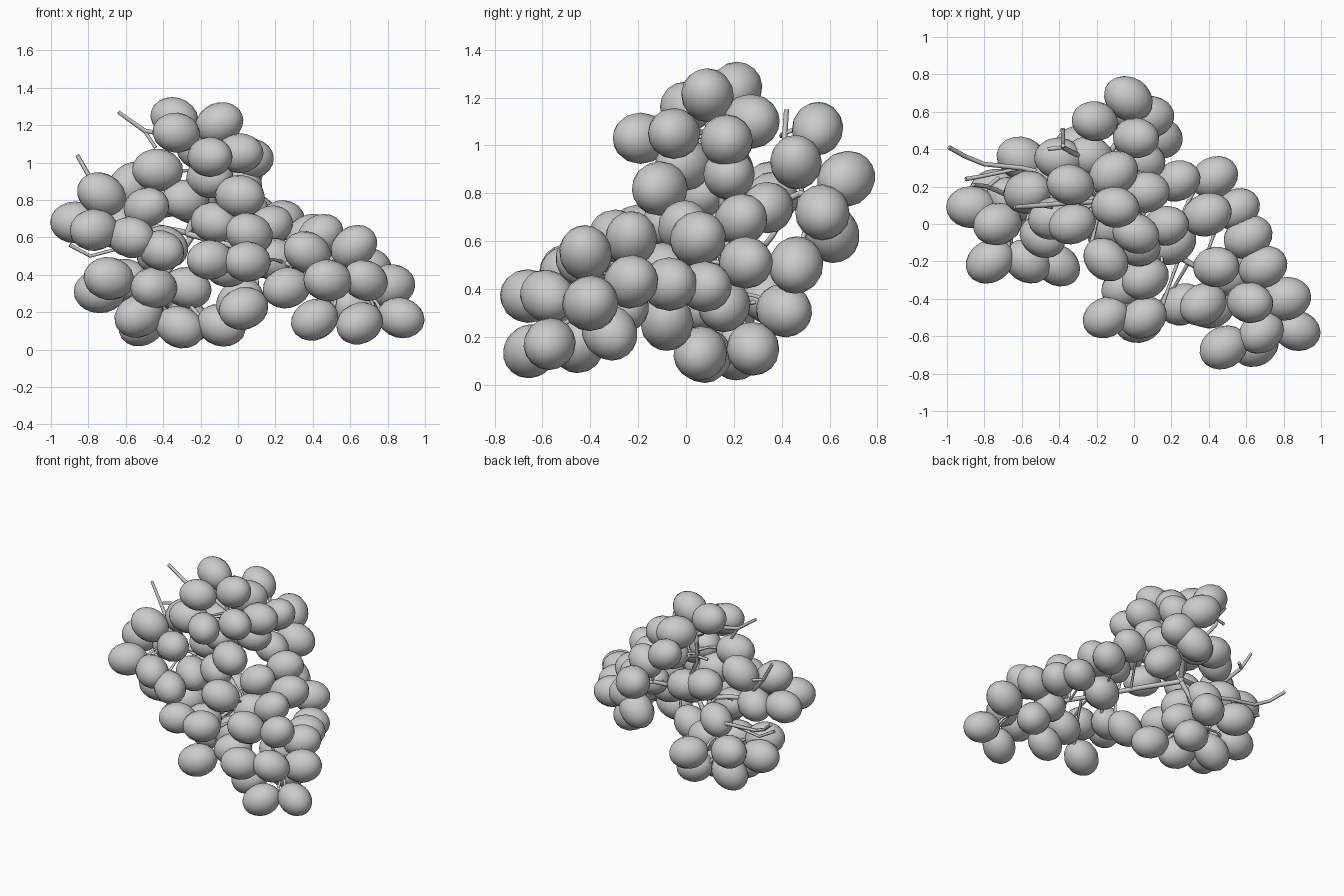
import bpy, bmesh, random
from mathutils import Vector, Matrix

random.seed(4)


def smooth_object(name, bm):
    me = bpy.data.meshes.new(name)
    bm.to_mesh(me)
    bm.free()
    for p in me.polygons:
        p.use_smooth = True
    ob = bpy.data.objects.new(name, me)
    bpy.context.collection.objects.link(ob)
    return ob


def nearest(p, path):
    # closest point to p on a polyline
    best = None
    for a, b in zip(path, path[1:]):
        t = max(0, min(1, (p - a).dot(b - a) / (b - a).length_squared))
        q = a + (b - a) * t
        if best is None or (q - p).length < (best - p).length:
            best = q
    return best


def stems(name, paths):
    # tapered tubes: each path is a list of (point, radius)
    cu = bpy.data.curves.new(name, 'CURVE')
    cu.dimensions = '3D'
    cu.bevel_depth = 1.0
    cu.bevel_resolution = 1
    cu.use_fill_caps = True
    for path in paths:
        sp = cu.splines.new('POLY')
        sp.points.add(len(path) - 1)
        for pt, (co, r) in zip(sp.points, path):
            pt.co = (*co, 1)
            pt.radius = r
        sp.use_smooth = True
    ob = bpy.data.objects.new(name, cu)
    bpy.context.collection.objects.link(ob)


def cluster(name, branch, grapes):
    branch = [Vector(p) for p in branch]
    bm = bmesh.new()
    paths = [[(p, 0.018 - 0.006 * i / len(branch)) for i, p in enumerate(branch)]]
    for g in grapes:
        c = Vector(g[:3])
        q = nearest(c, branch)
        out = (c - q).normalized()
        # long axis leans outwards and sideways
        axis = out + Vector((1.1 if out.x >= 0 else -1.1, 0, 0))
        r = random.uniform(0.106, 0.116)
        m = (Matrix.Translation(c) @ axis.to_track_quat('Z', 'Y').to_matrix().to_4x4()
             @ Matrix.Diagonal((r, r, r * 1.2, 1)))
        bmesh.ops.create_uvsphere(bm, u_segments=16, v_segments=10, radius=1, matrix=m)
        # little stalk from the branch to the grape
        tip = c - axis.normalized() * r
        mid = q.lerp(tip, 0.55) + Vector((0, 0, 0.015))
        paths.append([(q, 0.010), (mid, 0.008), (tip, 0.013)])
    smooth_object(name + "_grapes", bm)
    stems(name + "_stems", paths)


# upright top cluster
cluster("crown", [(-.27, .18, .62), (-.2, .14, .8), (-.17, .12, 1.0), (-.18, .12, 1.12)], [
    (-.34, .21, 1.24), (-.33, 0, 1.16), (-.1, .09, 1.21), (-.15, -.19, 1.03),
    (.01, -.05, 1.05), (.06, .17, 1.02), (-.11, .27, 1.1), (-.43, .03, .96),
    (.01, -.11, .82), (.0, .18, .88), (-.15, -.01, .92), (-.28, .05, .8), (-.13, -.07, .68)])

# cluster at the back
cluster("back", [(-.25, .2, .64), (-.15, .35, .74), (-.06, .48, .8), (.0, .54, .78)], [
    (-.21, .55, 1.07), (.01, .46, .93), (-.03, .67, .86), (.08, .57, .72),
    (-.02, .61, .63), (.13, .46, .5), (.04, .34, .74), (-.24, .36, .78), (-.4, .35, .82)])

# left shoulder
cluster("shoulder", [(-.25, .2, .62), (-.45, .14, .66), (-.65, .08, .68)], [
    (-.73, .0, .83), (-.57, .17, .88), (-.66, .13, .66), (-.49, -.07, .76),
    (-.87, .09, .68), (-.77, -.2, .64), (-.57, -.2, .6), (-.41, -.22, .53),
    (-.39, .02, .55), (-.42, .24, .52)])

# lower left cluster
cluster("lower", [(-.25, .2, .6), (-.35, .22, .45), (-.47, .22, .3)], [
    (-.74, .18, .31), (-.69, .05, .38), (-.45, .04, .33), (-.27, .16, .33),
    (-.6, .35, .37), (-.31, .41, .31), (-.53, .08, .18), (-.51, .21, .14),
    (-.31, .08, .12), (-.27, .28, .15), (-.09, .06, .13)])

# long tail running to the front right
cluster("tail", [(-.27, .18, .62), (-.05, .02, .56), (.2, -.15, .48), (.45, -.3, .4), (.7, -.46, .29)], [
    (.06, -.29, .62), (.23, .23, .69), (.43, .25, .51), (.39, .05, .61),
    (.17, -.01, .66), (.55, .08, .41), (.61, -.07, .42), (.44, -.23, .61),
    (.69, -.23, .43), (.37, -.43, .52), (.62, -.42, .55), (.81, -.4, .34),
    (.87, -.57, .17), (.65, -.65, .14), (.68, -.58, .37), (.48, -.66, .37),
    (.41, -.45, .16), (.26, -.43, .33), (.62, -.32, .22), (.52, -.27, .33),
    (.01, -.08, .26), (.2, -.1, .48), (-.05, -.34, .44), (-.15, -.5, .48),
    (.05, -.5, .47), (.03, -.52, .22)])

# bare twigs poking out on the left and back
stems("bare_twigs", [
    [((-.18, .12, 1.05), .014), ((-.38, .11, 1.15), .013), ((-.5, .1, 1.17), .014), ((-.64, .09, 1.27), .011)],
    [((-.5, .1, 1.17), .010), ((-.44, .09, 1.08), .010)],
    [((-.25, .34, .8), .014), ((-.38, .41, 1.0), .013), ((-.38, .42, 1.15), .012)],
    [((-.38, .41, 1.05), .010), ((-.38, .51, 1.09), .012)],
    [((-.38, .41, 1.05), .010), ((-.46, .4, 1.04), .011)],
    [((-.6, .12, .7), .014), ((-.78, .2, .9), .013), ((-.86, .21, 1.04), .011)],
    [((-.78, .2, .9), .010), ((-.72, .25, .9), .011)],
    [((-.35, .24, .5), .014), ((-.6, .3, .55), .013), ((-.8, .32, .57), .012),
     ((-.9, .36, .62), .012), ((-.99, .41, .7), .012)],
    [((-.6, .3, .55), .010), ((-.79, .26, .5), .010), ((-.9, .24, .56), .012)]])
